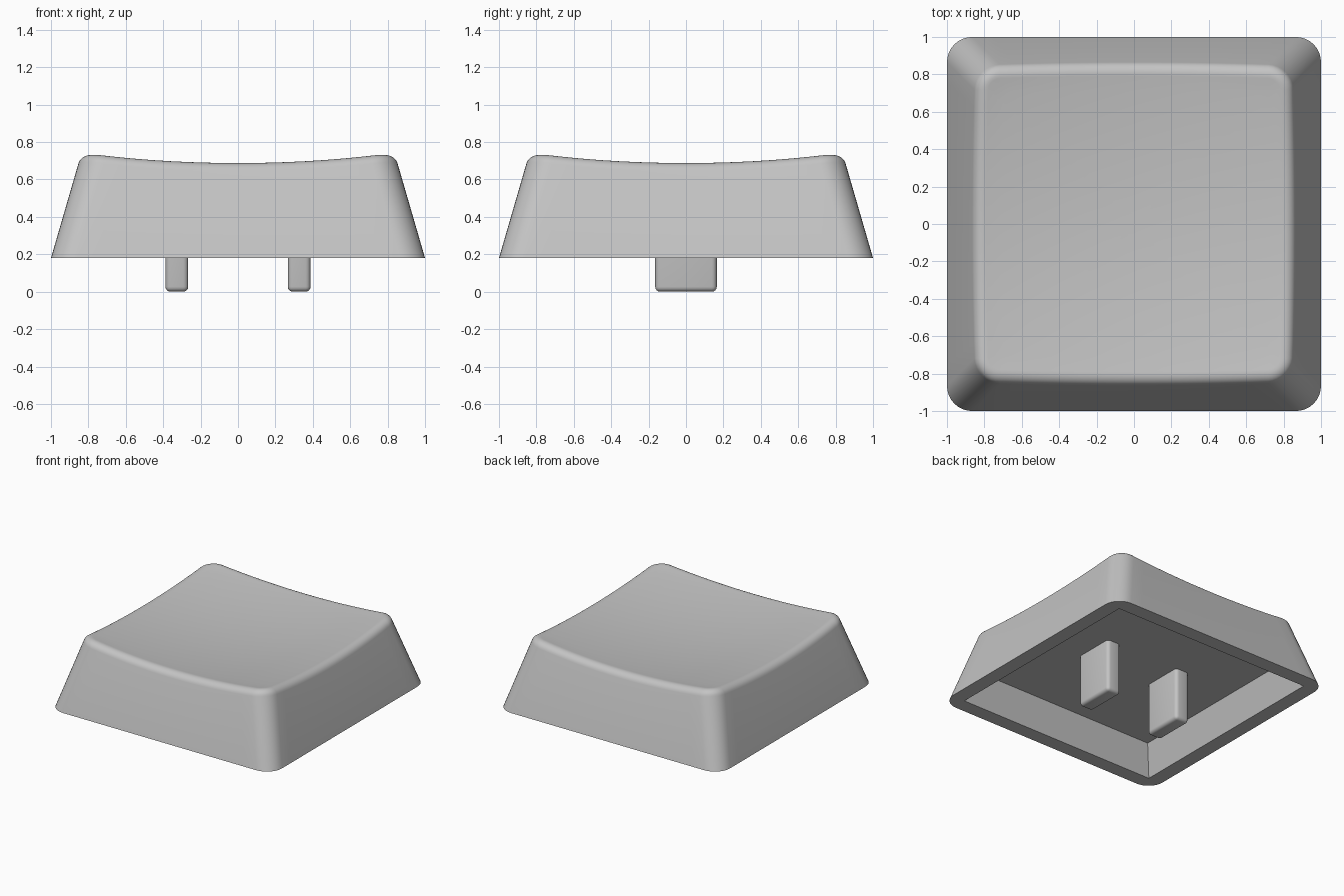
import bpy, bmesh, math
from mathutils import Vector

if "Cube" in bpy.data.objects:
    bpy.data.objects.remove(bpy.data.objects["Cube"])

BASE, SLOPE, CORNER = 0.18, 0.29, 0.135

grey = bpy.data.materials.new("light grey plastic")
grey.diffuse_color = (0.55, 0.55, 0.55, 1)
grey.use_nodes = True
grey.node_tree.nodes["Principled BSDF"].inputs["Base Color"].default_value = grey.diffuse_color


def finish(bm, name, angle=35):
    bmesh.ops.recalc_face_normals(bm, faces=bm.faces)
    mesh = bpy.data.meshes.new(name)
    bm.to_mesh(mesh)
    bm.free()
    obj = bpy.data.objects.new(name, mesh)
    bpy.context.collection.objects.link(obj)
    mesh.materials.append(grey)
    bpy.ops.object.select_all(action='DESELECT')
    obj.select_set(True)
    bpy.context.view_layer.objects.active = obj
    bpy.ops.object.shade_smooth_by_angle(angle=math.radians(angle))
    return obj


def outline(half, radius, arc=8, side=16):
    """Rounded square, evenly divided along each side."""
    pts = []
    for q in range(4):
        turn = q * math.pi / 2
        c = half - radius
        quarter = [(c + radius * math.cos(a), c + radius * math.sin(a))
                   for a in (i / arc * math.pi / 2 for i in range(arc + 1))]
        quarter += [(c - 2 * c * i / side, half) for i in range(1, side)]
        for x, y in quarter:
            pts.append((x * math.cos(turn) - y * math.sin(turn),
                        x * math.sin(turn) + y * math.cos(turn)))
    return pts


def dish(x, y):
    return 0.637 + 0.078 * (x * x + y * y)


def bridge(bm, a, b):
    for i in range(len(a)):
        j = (i + 1) % len(a)
        bm.faces.new((a[i], a[j], b[j], b[i]))


# Cap shell: sloped walls, rounded rim, dished top
bm = bmesh.new()
loops = [[bm.verts.new((x, y, BASE)) for x, y in outline(1, CORNER)]]

# Rim fillet: each step is (share of the way from wall to top, for inset and drop)
R, tilt = 0.07, math.atan(SLOPE)
for k in range(8):
    a = tilt + (math.pi / 2 - tilt + 0.10) * k / 7
    drop = R * (1 - math.sin(a))
    inset = R * (math.cos(tilt) - math.cos(a))
    loop = []
    # walls lean in, so a lower rim also sits further out
    for (x, y), (u, v) in zip(outline(0.853, CORNER), outline(0.853 - inset, CORNER - inset)):
        z = dish(u, v) + 0.002 - drop
        wall = 1 - SLOPE * (dish(x, y) - 0.048 - BASE)
        s = wall / 0.853
        loop.append(bm.verts.new((u * s, v * s, z)))
    loops.append(loop)

# Dished top shrinks toward the middle
rim = [v.co.copy() for v in loops[-1]]
for s in (0.97, 0.9, 0.8, 0.65, 0.5, 0.35, 0.2, 0.08):
    loops.append([bm.verts.new((p.x * s, p.y * s, dish(p.x * s, p.y * s))) for p in rim])
for a, b in zip(loops, loops[1:]):
    bridge(bm, a, b)
bm.faces.new(loops[-1])

# Flat bottom lip and tapered square cavity
def square(half, z):
    return [bm.verts.new((sx * half, sy * half, z)) for sx, sy in ((1, 1), (-1, 1), (-1, -1), (1, -1))]

mouth, ceiling = square(0.883, BASE), square(0.812, 0.42)
bridge(bm, mouth, ceiling)
bm.faces.new(ceiling)
n = len(loops[0])
step = n // 4
for q in range(4):
    mid = q * step + 4
    run = [loops[0][(mid + i) % n] for i in range(step + 1)]
    bm.faces.new(run + [mouth[(q + 1) % 4], mouth[q]])
finish(bm, "keycap_shell")

# Two rounded stems that plug into the switch
for side, label in ((-1, "left"), (1, "right")):
    bm = bmesh.new()
    bmesh.ops.create_cube(bm, size=1)
    for v in bm.verts:
        v.co = Vector((side * 0.327 + v.co.x * 0.122, v.co.y * 0.33, 0.22 + v.co.z * 0.44))
    edges = [e for e in bm.edges if min(v.co.z for v in e.verts) < 0.1]
    bmesh.ops.bevel(bm, geom=edges, offset=0.027, segments=4, profile=0.5, affect='EDGES')
    finish(bm, label + "_stem", 40)
